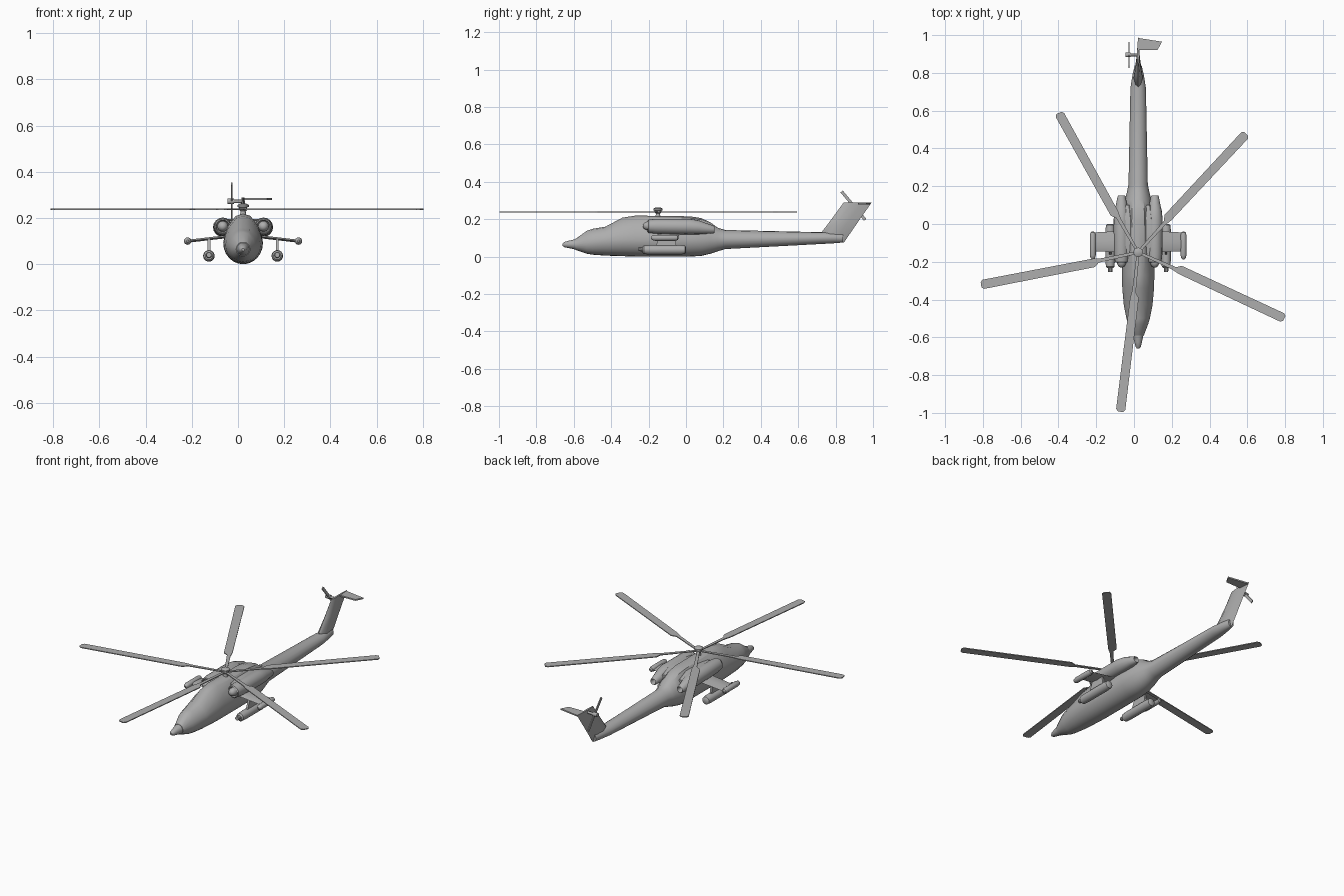
import bpy, bmesh
from math import sin, cos, pi, radians
from mathutils import Vector, Matrix

if "Cube" in bpy.data.objects:
    bpy.data.objects.remove(bpy.data.objects["Cube"])

AXIS = 0.022  # centre line of the aircraft
HUB_Y = -0.15

grey = bpy.data.materials.new("airframe grey")
grey.use_nodes = True
grey.diffuse_color = (0.42, 0.42, 0.42, 1)
grey.node_tree.nodes["Principled BSDF"].inputs["Base Color"].default_value = grey.diffuse_color


def loft(name, rings, angle=35):
    """Skin a list of equal-length point rings and cap both ends."""
    bm = bmesh.new()
    loops = [[bm.verts.new(p) for p in ring] for ring in rings]
    n = len(loops[0])
    for a, b in zip(loops, loops[1:]):
        for i in range(n):
            bm.faces.new((a[i], a[(i + 1) % n], b[(i + 1) % n], b[i]))
    bm.faces.new(loops[0])
    bm.faces.new(loops[-1])
    bmesh.ops.recalc_face_normals(bm, faces=bm.faces)
    mesh = bpy.data.meshes.new(name)
    bm.to_mesh(mesh)
    bm.free()
    mesh.materials.append(grey)
    ob = bpy.data.objects.new(name, mesh)
    bpy.context.collection.objects.link(ob)
    bpy.ops.object.select_all(action='DESELECT')
    ob.select_set(True)
    bpy.context.view_layer.objects.active = ob
    bpy.ops.object.shade_smooth_by_angle(angle=radians(angle))
    return ob


def turned(name, x, profile, n=16):
    """Round body along y; the profile holds (y, radius, centre z)."""
    return loft(name, [[(x + r * cos(2 * pi * i / n), y, z + r * sin(2 * pi * i / n))
                        for i in range(n)] for y, r, z in profile])


def upright(name, profile, y=HUB_Y, n=16):
    """Round body along z; the profile holds (z, radius)."""
    return loft(name, [[(AXIS + r * cos(2 * pi * i / n), y + r * sin(2 * pi * i / n), z)
                        for i in range(n)] for z, r in profile])


def plate(name, outline, offset):
    """Flat outline given thickness along the offset vector."""
    half = Vector(offset) / 2
    pts = [Vector(p) for p in outline]
    return loft(name, [[p - half for p in pts], [p + half for p in pts]])


def hull_ring(y, w, low, mid, high, top):
    """Rounded belly, sloping shoulders and a narrow crown."""
    right = [(w * sin(pi * i / 12), mid - (mid - low) * cos(pi * i / 12)) for i in range(1, 7)]
    rise = high - mid
    right += [(0.9 * w + 0.1 * top, mid + 0.25 * rise), (0.65 * w + 0.35 * top, mid + 0.55 * rise),
              (top, high - 0.08 * rise)]
    ring = [(0, low)] + right + [(0, high)] + [(-x, z) for x, z in reversed(right)]
    return [(AXIS + x, y, z) for x, z in ring]


# Fuselage and boom: y, half width, belly, widest height, crown, crown half width
stations = [
    (-0.59, 0.030, 0.035, 0.065, 0.095, 0.016), (-0.53, 0.053, 0.015, 0.073, 0.138, 0.022),
    (-0.50, 0.062, 0.010, 0.078, 0.148, 0.026), (-0.43, 0.076, 0.005, 0.085, 0.160, 0.030),
    (-0.34, 0.084, 0.002, 0.090, 0.208, 0.030), (-0.27, 0.086, 0.000, 0.092, 0.219, 0.032),
    (0.02, 0.086, 0.000, 0.092, 0.215, 0.034), (0.08, 0.080, 0.003, 0.092, 0.206, 0.032),
    (0.13, 0.070, 0.015, 0.092, 0.183, 0.028), (0.17, 0.059, 0.028, 0.092, 0.154, 0.024),
    (0.21, 0.051, 0.040, 0.092, 0.142, 0.022), (0.72, 0.041, 0.067, 0.100, 0.130, 0.018),
    (0.79, 0.030, 0.071, 0.100, 0.129, 0.012), (0.84, 0.018, 0.075, 0.098, 0.125, 0.008)]
loft("fuselage", [hull_ring(*s) for s in stations])

# Nose sensor
turned("nose_sensor", AXIS, [(-0.66, 0.006, 0.063), (-0.65, 0.014, 0.064), (-0.625, 0.02, 0.065),
                             (-0.585, 0.029, 0.065)])

# Swept tail fin with a lens-shaped section: z, leading y, trailing y, half thickness
fin = []
for z, y0, y1, t in [(0.076, 0.76, 0.845, 0.014), (0.130, 0.725, 0.882, 0.024),
                     (0.20, 0.778, 0.930, 0.014), (0.288, 0.842, 0.992, 0.006)]:
    half = [(0.08, 0.55), (0.3, 1), (0.65, 0.7)]
    shape = [(0, 0)] + half + [(1, 0)] + [(u, -v) for u, v in reversed(half)]
    fin.append([(AXIS + v * t, y0 + (y1 - y0) * u, z) for u, v in shape])
loft("tail_fin", fin)

# Single stabiliser on the left side
plate("stabiliser", [(AXIS, 0.92, 0.282), (0.125, 0.922, 0.282), (0.148, 0.965, 0.282),
                     (AXIS, 0.985, 0.282)], (0, 0, 0.008))

# Tail rotor: shaft, hub and two slanted blades
TAIL = Vector((-0.027, 0.895, 0.272))
for name, x0, x1, r in [("tail_shaft", -0.035, AXIS, 0.007), ("tail_hub", -0.046, -0.018, 0.012)]:
    loft(name, [[(x, TAIL.y + r * cos(pi * i / 6), TAIL.z + r * sin(pi * i / 6))
                 for i in range(12)] for x in (x0, x1)])
along = Vector((0, -0.063, 0.076))
across = along.cross(Vector((1, 0, 0))).normalized() * 0.008
plate("tail_blades", [TAIL + along + across, TAIL + along - across,
                      TAIL - along - across, TAIL - along + across], (0.005, 0, 0))

for side, label in ((-1, "right"), (1, "left")):
    # Engine with intake dome and hollow exhaust
    ex = AXIS + side * 0.088
    turned(label + "_engine", ex, [
        (-0.195, 0.026, 0.162), (-0.205, 0.030, 0.162), (-0.20, 0.035, 0.162), (-0.16, 0.040, 0.162),
        (0.02, 0.042, 0.160), (0.07, 0.037, 0.156), (0.11, 0.028, 0.150), (0.145, 0.021, 0.145),
        (0.152, 0.017, 0.144), (0.12, 0.014, 0.147)])
    turned(label + "_intake_dome", ex, [(-0.23, 0.007, 0.164), (-0.224, 0.016, 0.164),
                                        (-0.21, 0.023, 0.164), (-0.16, 0.024, 0.164)])

    # Engine fairing against the hull
    cx = AXIS + side * 0.055
    loft(label + "_engine_fairing", [[(cx + u * k * 0.028, y, 0.16 + v * k * 0.036)
         for u, v in [(-1, -1), (1, -1), (1, 0.7), (0.5, 1), (-1, 1)]]
         for y, k in [(-0.17, 0.8), (-0.1, 1), (0.03, 1), (0.1, 0.4)]])

    # Stub wing
    wing = []
    for d, z, y0, y1 in [(0.05, 0.121, -0.15, -0.035), (0.24, 0.099, -0.145, -0.045)]:
        wing.append([(AXIS + side * d, y0 + (y1 - y0) * u, z + h)
                     for u, h in [(0, 0), (0.2, 0.007), (0.6, 0.006), (1, 0), (0.5, -0.006)]])
    loft(label + "_stub_wing", wing)

    # Wing tip pod
    turned(label + "_tip_pod", AXIS + side * 0.24, [
        (-0.187, 0.005, 0.1), (-0.18, 0.012, 0.1), (-0.165, 0.016, 0.1), (-0.06, 0.016, 0.1),
        (-0.045, 0.012, 0.1), (-0.04, 0.005, 0.1)])

    # Rocket pod on its pylon
    px = AXIS + side * 0.148
    turned(label + "_rocket_pod", px, [
        (-0.232, 0.016, 0.036), (-0.225, 0.023, 0.036), (-0.19, 0.025, 0.036),
        (-0.03, 0.025, 0.036), (-0.005, 0.022, 0.036), (0, 0.014, 0.036)])
    turned(label + "_pod_nozzle", px, [(-0.255, 0.011, 0.04), (-0.22, 0.013, 0.038)], 10)
    plate(label + "_pylon", [(px, -0.165, 0.05), (px, -0.05, 0.05), (px, -0.06, 0.11),
                             (px, -0.14, 0.11)], (0.012, 0, 0))

# Rotor mast and head
upright("rotor_mast", [(0.2, 0.018), (0.225, 0.011), (0.25, 0.011)])
upright("rotor_head", [(0.230, 0.013), (0.236, 0.018), (0.246, 0.018), (0.248, 0.025),
                       (0.256, 0.025), (0.262, 0.014)])

# Five main blades: narrow arm widening into the chord, clipped tip
outline = [(0, -0.007), (0.20, -0.009), (0.245, -0.016), (0.835, -0.025), (0.848, -0.016),
           (0.850, 0.014), (0.838, 0.024), (0.24, 0.030), (0.215, 0.011), (0, 0.007)]
for k in range(5):
    turn = Matrix.Rotation(radians(191.7 + 72 * k), 3, 'Z')
    plate("main_blade_%d" % (k + 1),
          [turn @ Vector((r, t, 0)) + Vector((AXIS, HUB_Y, 0.238)) for r, t in outline],
          (0, 0, 0.005))
